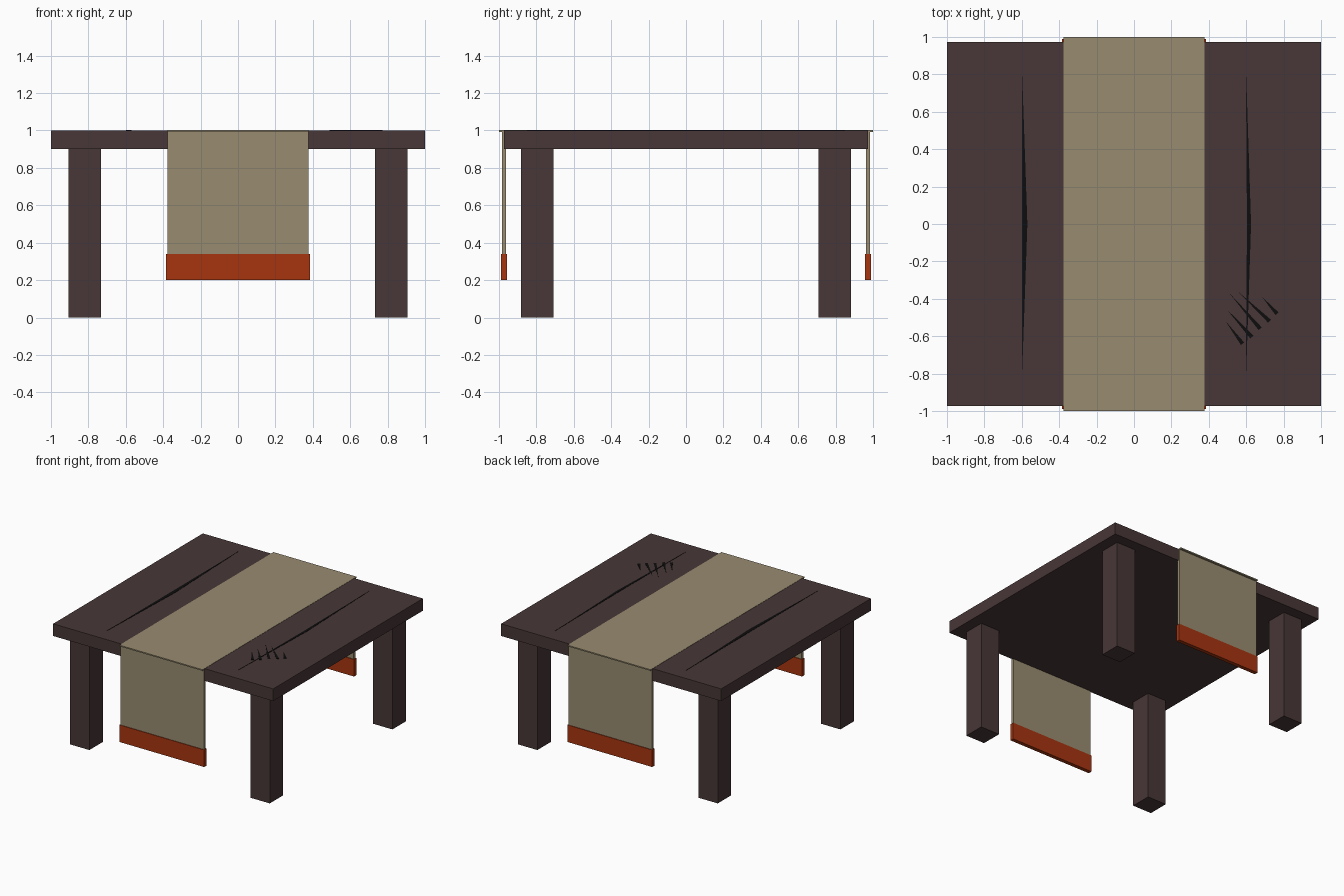
import bpy
import bmesh
from mathutils import Vector

if "Cube" in bpy.data.objects:
    bpy.data.objects.remove(bpy.data.objects["Cube"])


def material(name, rgb):
    m = bpy.data.materials.new(name)
    m.diffuse_color = (*rgb, 1)
    m.use_nodes = True
    m.node_tree.nodes["Principled BSDF"].inputs["Base Color"].default_value = m.diffuse_color
    return m


WOOD = material("dark wood", (0.065, 0.038, 0.038))
CLOTH = material("tan cloth", (0.315, 0.260, 0.160))
TRIM = material("rust trim", (0.385, 0.036, 0.005))
CRACK = material("black crack", (0.004, 0.004, 0.004))


def finish(name, bm, mat):
    bmesh.ops.recalc_face_normals(bm, faces=bm.faces)
    me = bpy.data.meshes.new(name)
    bm.to_mesh(me)
    bm.free()
    me.materials.append(mat)
    ob = bpy.data.objects.new(name, me)
    bpy.context.collection.objects.link(ob)
    return ob


def box(name, x, y, z, mat):
    """Box from (min, max) ranges along each axis."""
    bm = bmesh.new()
    bmesh.ops.create_cube(bm, size=1)
    for v in bm.verts:
        v.co = [r[0] if c < 0 else r[1] for c, r in zip(v.co, (x, y, z))]
    return finish(name, bm, mat)


def plate(name, outline, mat, z=0.999, thick=0.003):
    """Thin plate extruded up from a flat outline."""
    bm = bmesh.new()
    face = bm.faces.new([bm.verts.new((px, py, z)) for px, py in outline])
    out = bmesh.ops.extrude_face_region(bm, geom=[face])
    for v in out["geom"]:
        if isinstance(v, bmesh.types.BMVert):
            v.co.z += thick
    return finish(name, bm, mat)


# table top and four legs
box("table_top", (-1, 1), (-0.972, 0.972), (0.9, 1.0), WOOD)
for sx in (-1, 1):
    for sy in (-1, 1):
        cx, cy, h = 0.82 * sx, 0.796 * sy, 0.087
        box("leg", (cx - h, cx + h), (cy - h, cy + h), (0, 0.9), WOOD)

# cloth runner across the top, hanging ends and trim bands
box("runner_top", (-0.378, 0.378), (-1, 1), (0.992, 1.002), CLOTH)
for name, s in (("front", -1), ("back", 1)):
    box(name + "_drape", (-0.378, 0.378), sorted((0.962 * s, 0.984 * s)),
        (0.34, 0.995), CLOTH)
    box(name + "_trim", (-0.385, 0.385), sorted((0.957 * s, 0.989 * s)),
        (0.2, 0.34), TRIM)

# long cracks in the wood
plate("left_crack", [(-0.6, 0.86), (-0.6, -0.85), (-0.57, 0)], CRACK)
plate("right_crack", [(0.598, 0.85), (0.604, 0), (0.598, -0.85), (0.626, 0)], CRACK)

# claw-like scratches: fine tip to wider end
for tip, end in (((0.49, -0.52), (0.58, -0.64)),
                 ((0.495, -0.455), (0.63, -0.605)),
                 ((0.51, -0.37), (0.675, -0.56)),
                 ((0.56, -0.365), (0.725, -0.52)),
                 ((0.685, -0.39), (0.765, -0.48))):
    a, b = Vector(tip), Vector(end)
    side = (b - a).orthogonal().normalized() * 0.011
    plate("scratch", [a, b + side, b - side], CRACK)
